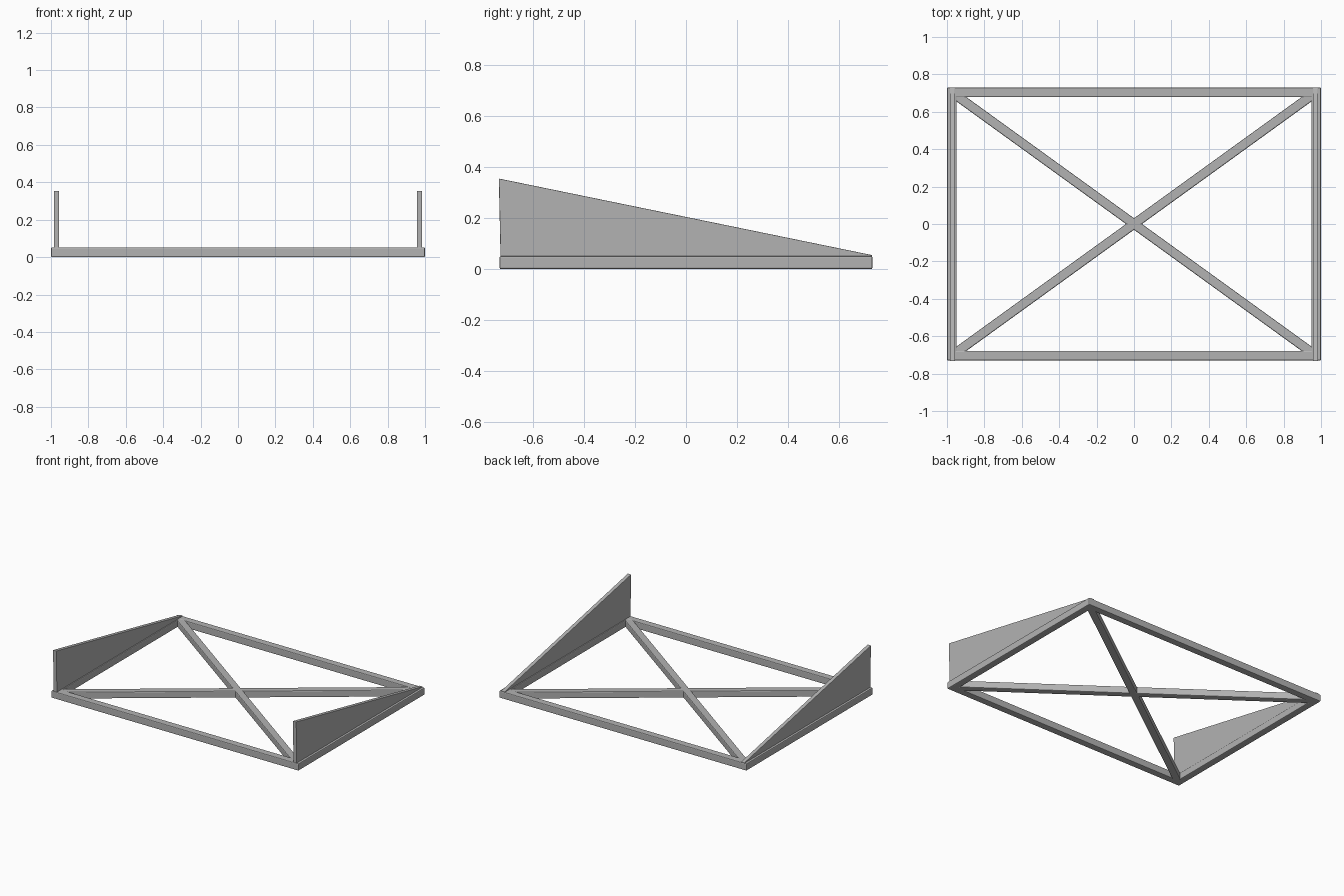
import bpy
import bmesh
import math
from mathutils import Matrix

cube = bpy.data.objects.get("Cube")
if cube:
    bpy.data.objects.remove(cube, do_unlink=True)

HALF_X, HALF_Y, BAR = 1.0, 0.73, 0.052
PANEL_X, PANEL_T = 0.97, 0.028

grey = bpy.data.materials.new("warm_grey")
grey.use_nodes = True
COLOUR = (0.45, 0.45, 0.45, 1)
grey.diffuse_color = COLOUR
grey.node_tree.nodes["Principled BSDF"].inputs["Base Color"].default_value = COLOUR


def finish(name, bm, bevel):
    """Turn a bmesh into a named object with softened edges."""
    bmesh.ops.recalc_face_normals(bm, faces=bm.faces)
    mesh = bpy.data.meshes.new(name)
    bm.to_mesh(mesh)
    bm.free()
    mesh.materials.append(grey)
    obj = bpy.data.objects.new(name, mesh)
    bpy.context.collection.objects.link(obj)
    mod = obj.modifiers.new("soft_edges", "BEVEL")
    mod.width = bevel
    mod.segments = 2
    return obj


def bar(name, length, x=0, y=0, angle=0, width=BAR, height=BAR):
    """Square bar resting on the ground, turned about z."""
    bm = bmesh.new()
    bmesh.ops.create_cube(bm, size=1)
    place = (Matrix.Translation((x, y, height / 2))
             @ Matrix.Rotation(angle, 4, "Z")
             @ Matrix.Diagonal((length, width, height, 1)))
    bm.transform(place)
    return finish(name, bm, 0.006)


def wedge_panel(name, x):
    """Upright side panel, tall at the front and tapering to the back."""
    bm = bmesh.new()
    outline = [(-0.726, 0.03), (0.725, 0.03), (0.73, 0.055), (-0.733, 0.355)]
    face = bm.faces.new([bm.verts.new((x - PANEL_T / 2, y, z)) for y, z in outline])
    side = bmesh.ops.extrude_face_region(bm, geom=[face])
    verts = [v for v in side["geom"] if isinstance(v, bmesh.types.BMVert)]
    bmesh.ops.translate(bm, vec=(PANEL_T, 0, 0), verts=verts)
    return finish(name, bm, 0.003)


# Outer frame
bar("front_bar", 2 * HALF_X, y=-HALF_Y + BAR / 2)
bar("back_bar", 2 * HALF_X, y=HALF_Y - BAR / 2)

# Side bars and the panels standing on them
for label, s in (("left", 1), ("right", -1)):
    bar(label + "_bar", 2 * HALF_Y, x=s * (HALF_X - BAR / 2), angle=math.pi / 2)
    wedge_panel(label + "_panel", s * PANEL_X)

# Crossed braces
run_x, run_y = HALF_X - BAR / 2, HALF_Y - BAR / 2
reach = 2 * math.hypot(run_x, run_y) - 0.03
tilt = math.atan2(run_y, run_x)
for label, s in (("rising", 1), ("falling", -1)):
    bar(label + "_brace", reach, angle=s * tilt, width=0.05, height=0.05)
